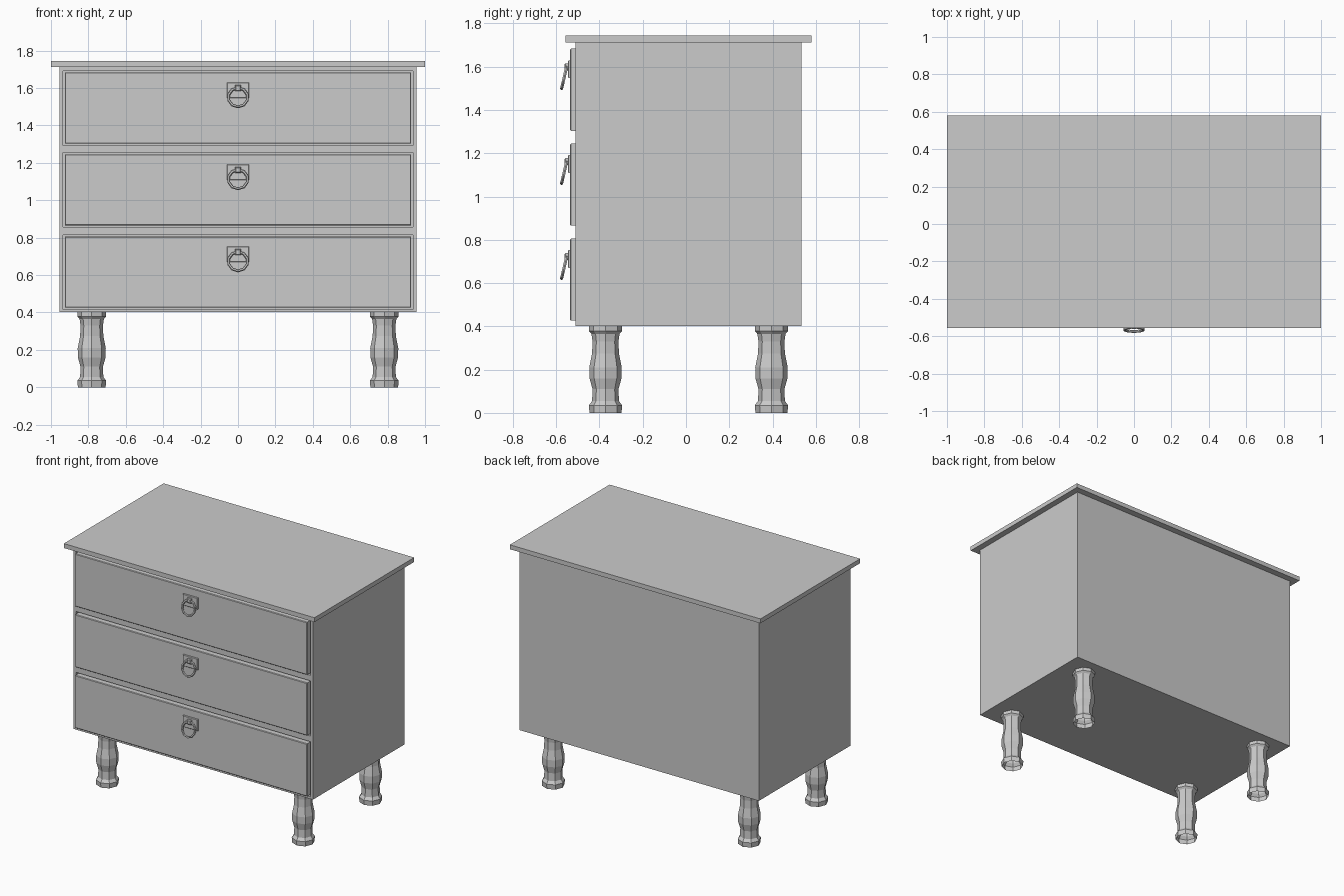
import bpy, bmesh
from math import radians, sin, cos, pi
from mathutils import Matrix, Vector

if "Cube" in bpy.data.objects:
    bpy.data.objects.remove(bpy.data.objects["Cube"])


def finish(name, bm):
    bmesh.ops.recalc_face_normals(bm, faces=bm.faces)
    me = bpy.data.meshes.new(name)
    bm.to_mesh(me)
    bm.free()
    ob = bpy.data.objects.new(name, me)
    bpy.context.collection.objects.link(ob)
    return ob


def box(name, x, y, z, bevel=0):
    bm = bmesh.new()
    bmesh.ops.create_cube(bm, size=1)
    for v in bm.verts:
        v.co = [(a + b) / 2 + c * (b - a) for (a, b), c in zip((x, y, z), v.co)]
    if bevel:
        edges = [e for e in bm.edges if all(v.co.y < sum(y) / 2 for v in e.verts)]
        bmesh.ops.bevel(bm, geom=edges, offset=bevel, segments=1, affect='EDGES')
    return finish(name, bm)


def lathe(name, profile, sides, at):
    bm = bmesh.new()
    rings = [[bm.verts.new((at[0] + r * cos(2 * pi * i / sides),
                            at[1] + r * sin(2 * pi * i / sides), z))
              for i in range(sides)] for r, z in profile]
    for a, b in zip(rings, rings[1:]):
        for i in range(sides):
            j = (i + 1) % sides
            bm.faces.new((a[i], a[j], b[j], b[i]))
    bm.faces.new(rings[-1])
    return finish(name, bm)


def ring(name, R, r, n, m, centre, tilt):
    bm = bmesh.new()
    M = Matrix.Translation(centre) @ Matrix.Rotation(tilt, 4, 'X')
    rows = []
    for i in range(n):
        a = 2 * pi * (i + 0.5) / n
        row = []
        for k in range(m):
            b = 2 * pi * k / m
            d = R + r * cos(b)
            row.append(bm.verts.new(M @ Vector((d * cos(a), r * sin(b), d * sin(a)))))
        rows.append(row)
    for i in range(n):
        p, q = rows[i], rows[(i + 1) % n]
        for k in range(m):
            l = (k + 1) % m
            bm.faces.new((p[k], p[l], q[l], q[k]))
    return finish(name, bm)


# Top board and carcass
box("top_board", (-1, 1), (-0.557, 0.58), (1.713, 1.745))
carcass = box("carcass", (-0.955, 0.955), (-0.51, 0.533), (0.402, 1.713))

# Drawers set in shallow openings, each with a plate and ring pull
for n, zc in enumerate((0.616, 1.055, 1.493), 1):
    cutter = box(f"opening_cutter_{n}", (-0.936, 0.936), (-0.6, -0.48), (zc - 0.199, zc + 0.199))
    cutter.hide_render = True
    cutter.hide_viewport = True
    mod = carcass.modifiers.new("opening", 'BOOLEAN')
    mod.object = cutter
    mod.solver = 'EXACT'
    box(f"drawer_{n}", (-0.925, 0.925), (-0.535, -0.479), (zc - 0.19, zc + 0.19), 0.004)
    box(f"pull_plate_{n}", (-0.059, 0.059), (-0.545, -0.534), (zc + 0.054, zc + 0.136), 0.003)
    box(f"pull_knuckle_{n}", (-0.016, 0.016), (-0.562, -0.544), (zc + 0.09, zc + 0.122), 0.005)
    ring(f"pull_ring_{n}", 0.052, 0.008, 10, 6, (0, -0.563, zc + 0.057), radians(-13))

# Turned eight-sided legs, open underneath
profile = [(0.074, 0), (0.077, 0.035), (0.062, 0.055), (0.06, 0.11), (0.074, 0.16),
           (0.075, 0.21), (0.062, 0.275), (0.06, 0.33), (0.065, 0.365),
           (0.077, 0.378), (0.077, 0.402)]
for side, x in (("left", -0.782), ("right", 0.782)):
    for end, y in (("front", -0.372), ("back", 0.395)):
        lathe(f"{end}_{side}_leg", profile, 8, (x, y))
